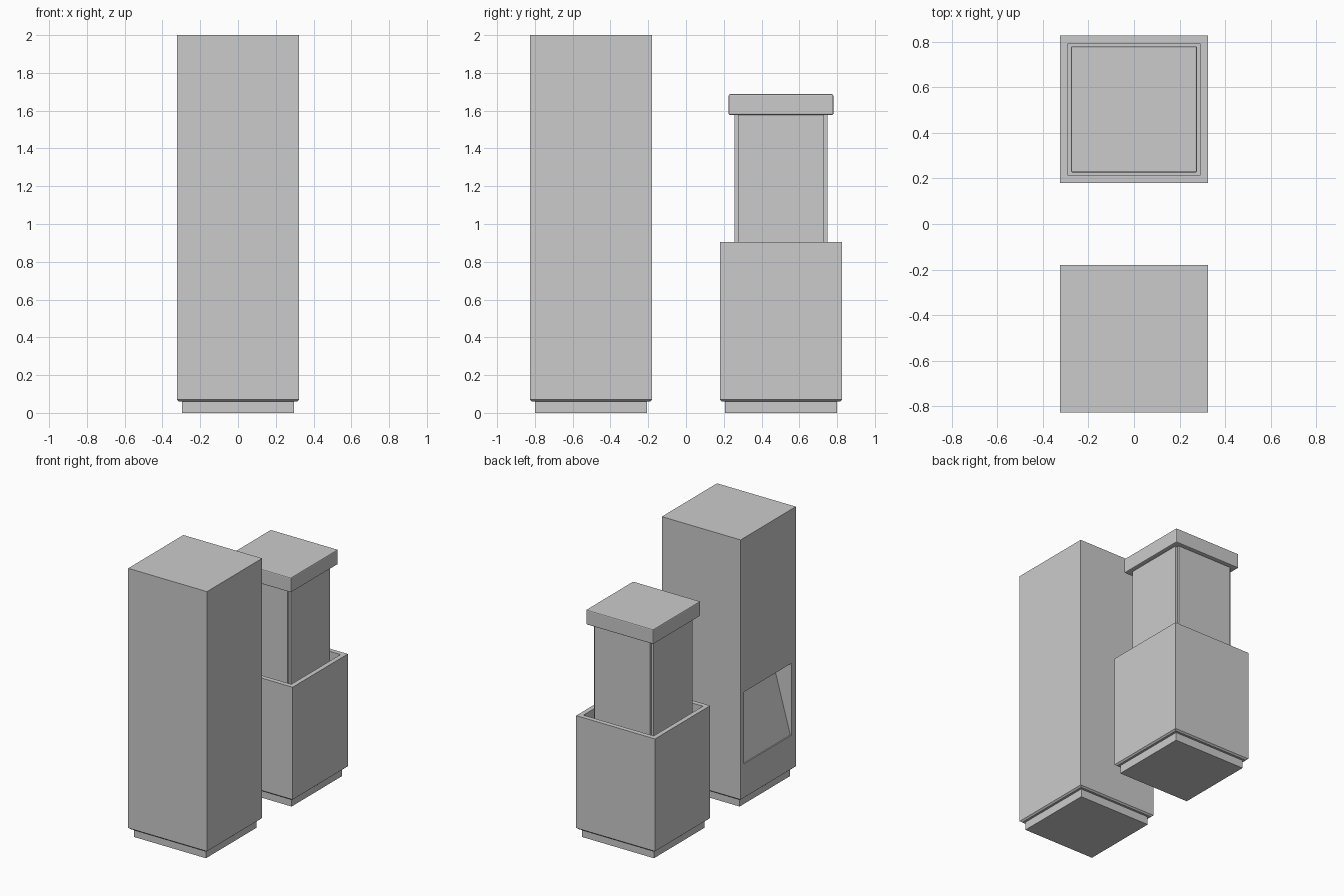
import bpy, bmesh

if "Cube" in bpy.data.objects:
    bpy.data.objects.remove(bpy.data.objects["Cube"])

YC = 0.503    # distance of each cabinet centre from the origin
HALF = 0.324  # half width of the cabinets


def prism(name, profile, place, lo, hi):
    """Extrude a 2D profile between lo and hi; place(u, v, w) gives the 3D point."""
    bm = bmesh.new()
    a = [bm.verts.new(place(u, v, lo)) for u, v in profile]
    b = [bm.verts.new(place(u, v, hi)) for u, v in profile]
    n = len(profile)
    bm.faces.new(a)
    bm.faces.new(b)
    for i in range(n):
        bm.faces.new((a[i], a[(i + 1) % n], b[(i + 1) % n], b[i]))
    bmesh.ops.recalc_face_normals(bm, faces=bm.faces)
    mesh = bpy.data.meshes.new(name)
    bm.to_mesh(mesh)
    bm.free()
    ob = bpy.data.objects.new(name, mesh)
    bpy.context.collection.objects.link(ob)
    return ob


def stack(name, yc, rings, profile=((-1, -1), (1, -1), (1, 1), (-1, 1))):
    """Closed skin over square rings given as (half width, height)."""
    bm = bmesh.new()
    loops = [[bm.verts.new((u * h, yc + v * h, z)) for u, v in profile] for h, z in rings]
    n = len(profile)
    bm.faces.new(loops[0])
    bm.faces.new(loops[-1])
    for a, b in zip(loops, loops[1:]):
        for i in range(n):
            bm.faces.new((a[i], a[(i + 1) % n], b[(i + 1) % n], b[i]))
    bmesh.ops.recalc_face_normals(bm, faces=bm.faces)
    mesh = bpy.data.meshes.new(name)
    bm.to_mesh(mesh)
    bm.free()
    ob = bpy.data.objects.new(name, mesh)
    bpy.context.collection.objects.link(ob)
    return ob


# Plinths under both cabinets
for name, yc in (("tall_plinth", -YC), ("short_plinth", YC)):
    stack(name, yc, [(0.296, 0), (0.296, 0.065)])

# Tall cabinet with a chamfered lower edge
tall = stack("tall_cabinet", -YC, [(0.312, 0.06), (HALF, 0.07), (HALF, 2.0)])

# Niche with a slanted back, cut into the left side
wedge = [(-0.4, 0.32), (-0.315, 0.32), (-0.165, 0.855), (-0.4, 0.855)]
cutter = prism("niche_cutter", wedge, lambda u, v, w: (u, w, v), -0.775, -0.22)
cutter.hide_render = True
cutter.hide_viewport = True
cutter.display_type = 'WIRE'
cut = tall.modifiers.new("niche", 'BOOLEAN')
cut.operation = 'DIFFERENCE'
cut.solver = 'EXACT'
cut.object = cutter

# Short cabinet with a sunken well in its top
stack("short_cabinet", YC,
      [(0.312, 0.06), (HALF, 0.07), (HALF, 0.905), (0.289, 0.905), (0.289, 0.79)])

# Raised column: four flat panels with notched corners
k = 0.93
corner = [(1, -k), (1, k), (k, k), (k, 1)]
notched = []
for c, s in ((1, 0), (0, 1), (-1, 0), (0, -1)):
    notched += [(u * c - v * s, u * s + v * c) for u, v in corner[:3]]
stack("raised_column", YC, [(0.245, 0.79), (0.245, 1.58)], notched)

# Lid with softened edges
lid = stack("column_lid", YC, [(0.277, 1.577), (0.277, 1.687)])
bevel = lid.modifiers.new("soft_edges", 'BEVEL')
bevel.width = 0.007
bevel.segments = 2
